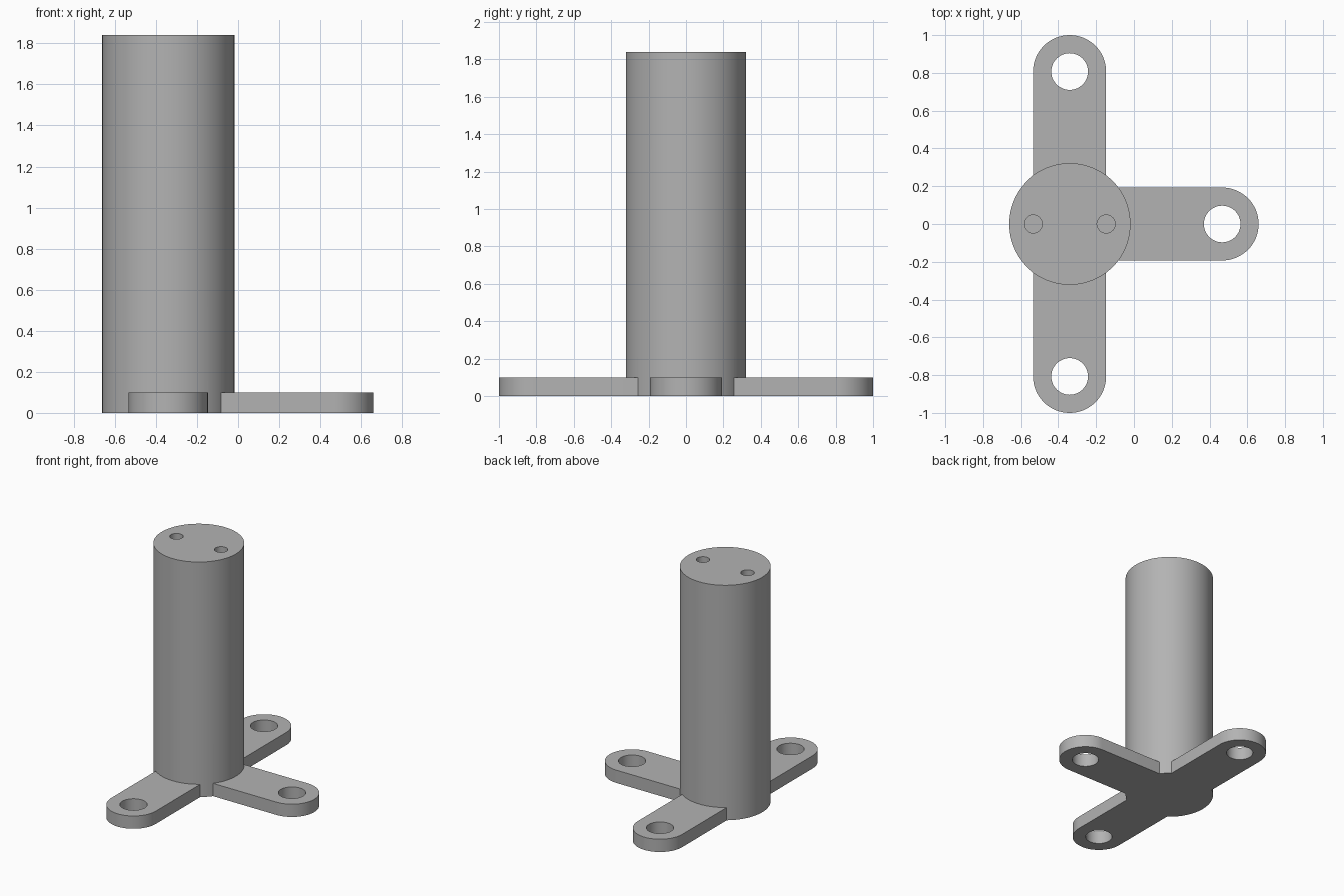
import bpy, bmesh, math
from mathutils import Matrix, Vector

if "Cube" in bpy.data.objects:
    bpy.data.objects.remove(bpy.data.objects["Cube"], do_unlink=True)

CENTRE_X = -0.34
COLUMN_R, COLUMN_H = 0.322, 1.84
ARM_HALF, ARM_T, ARM_REACH = 0.193, 0.1, 0.807
BOLT_R = 0.097
PIN_R, PIN_DEPTH = 0.048, 0.4

grey = bpy.data.materials.new("plain grey")
grey.use_nodes = True
colour = (0.45, 0.45, 0.45, 1)
grey.diffuse_color = colour
grey.node_tree.nodes["Principled BSDF"].inputs["Base Color"].default_value = colour


def make_object(name, bm):
    mesh = bpy.data.meshes.new(name)
    bm.to_mesh(mesh)
    bm.free()
    mesh.materials.append(grey)
    obj = bpy.data.objects.new(name, mesh)
    bpy.context.collection.objects.link(obj)
    return obj


def cylinder(name, x, y, radius, z0, z1, sides):
    bm = bmesh.new()
    bmesh.ops.create_cone(bm, cap_ends=True, segments=sides, radius1=radius,
                          radius2=radius, depth=z1 - z0,
                          matrix=Matrix.Translation((x, y, (z0 + z1) / 2)))
    return make_object(name, bm)


def arm(name, angle):
    # Flat bar with a rounded outer end, rooted inside the column
    bm = bmesh.new()
    outline = [(0.21, -ARM_HALF)]
    for i in range(33):
        a = -math.pi / 2 + math.pi * i / 32
        outline.append((ARM_REACH + ARM_HALF * math.cos(a), ARM_HALF * math.sin(a)))
    outline.append((0.21, ARM_HALF))
    face = bm.faces.new([bm.verts.new((x, y, 0)) for x, y in outline])
    top = bmesh.ops.extrude_face_region(bm, geom=[face])["geom"]
    bmesh.ops.translate(bm, vec=Vector((0, 0, ARM_T)),
                        verts=[v for v in top if isinstance(v, bmesh.types.BMVert)])
    bmesh.ops.recalc_face_normals(bm, faces=bm.faces)
    bm.transform(Matrix.Translation((CENTRE_X, 0, 0)) @ Matrix.Rotation(angle, 4, "Z"))
    return make_object(name, bm)


def combine(target, tool, operation):
    bpy.context.view_layer.objects.active = target
    mod = target.modifiers.new(operation.lower(), "BOOLEAN")
    mod.operation, mod.solver, mod.object = operation, "EXACT", tool
    bpy.ops.object.modifier_apply(modifier=mod.name)
    bpy.data.objects.remove(tool, do_unlink=True)


# Column with three mounting arms
body = cylinder("column_stand", CENTRE_X, 0, COLUMN_R, 0, COLUMN_H, 96)
for label, angle in (("left", 0), ("back", math.pi / 2), ("front", -math.pi / 2)):
    combine(body, arm(label + "_arm", angle), "UNION")
    # Bolt hole through the arm
    x = CENTRE_X + ARM_REACH * math.cos(angle)
    y = ARM_REACH * math.sin(angle)
    combine(body, cylinder("bolt_cutter", x, y, BOLT_R, -0.1, ARM_T + 0.1, 48), "DIFFERENCE")

# Two blind pin holes in the top
for side in (-1, 1):
    combine(body, cylinder("pin_cutter", CENTRE_X + side * ARM_HALF, 0, PIN_R,
                           COLUMN_H - PIN_DEPTH, COLUMN_H + 0.1, 32), "DIFFERENCE")

bpy.ops.object.select_all(action="DESELECT")
body.select_set(True)
bpy.context.view_layer.objects.active = body
bpy.ops.object.shade_smooth_by_angle(angle=math.radians(30))
